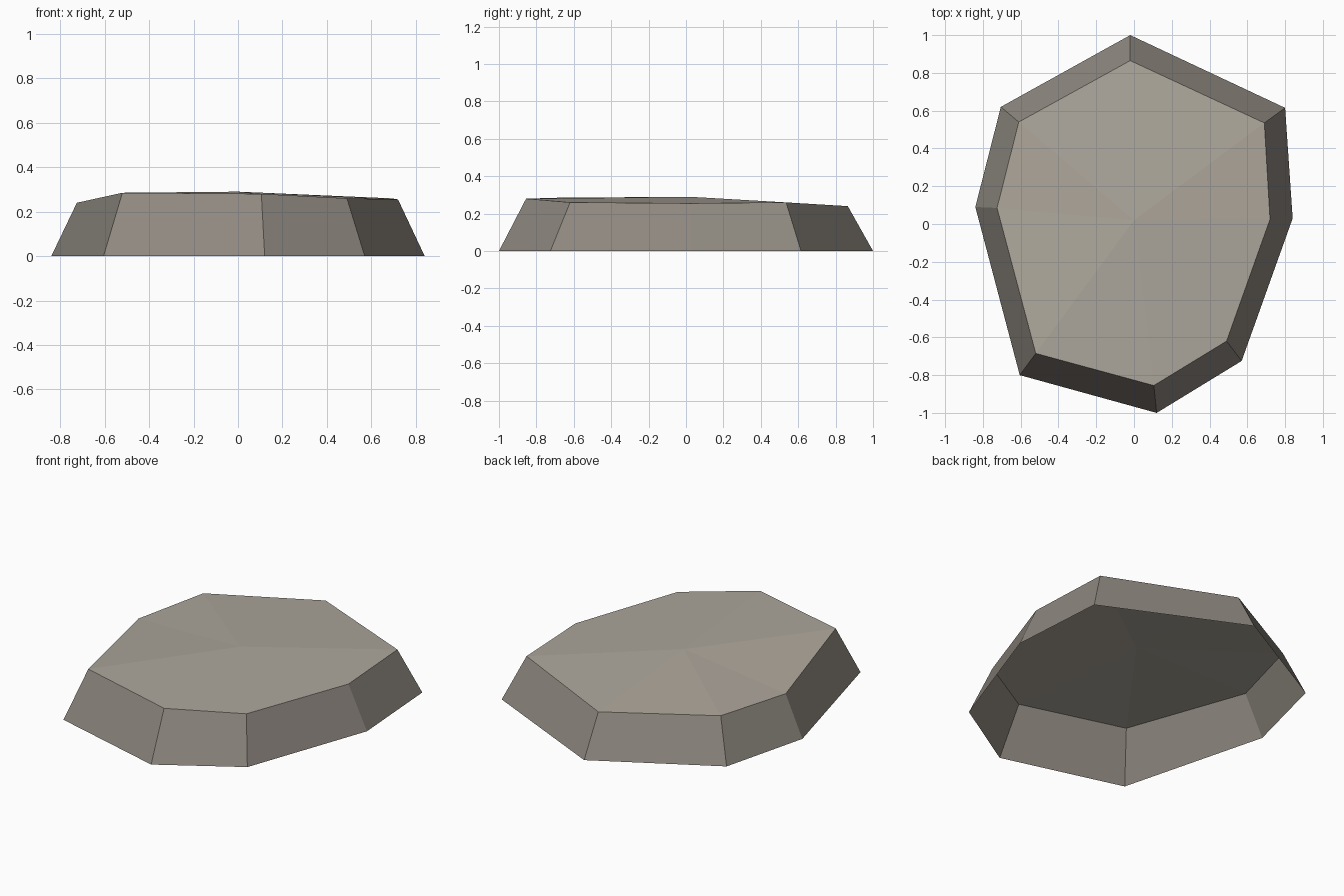
import bpy
import bmesh

cube = bpy.data.objects.get("Cube")
if cube:
    bpy.data.objects.remove(cube, do_unlink=True)


def make_material(name, color):
    mat = bpy.data.materials.new(name)
    mat.use_nodes = True
    mat.diffuse_color = color
    mat.node_tree.nodes["Principled BSDF"].inputs["Base Color"].default_value = color
    return mat


# Irregular outline at the ground, and the chamfered upper edge
base = [(-0.02, 1.0), (-0.705, 0.62), (-0.84, 0.09), (-0.605, -0.80),
        (0.12, -1.0), (0.57, -0.725), (0.84, 0.03), (0.80, 0.615)]
rim = [(-0.02, 0.865, 0.24), (-0.61, 0.54, 0.25), (-0.725, 0.085, 0.24),
       (-0.52, -0.685, 0.285), (0.105, -0.855, 0.28), (0.49, -0.62, 0.26),
       (0.72, 0.025, 0.255), (0.69, 0.535, 0.26)]
peak = (0.0, 0.02, 0.29)

bm = bmesh.new()
low = [bm.verts.new((x, y, 0)) for x, y in base]
high = [bm.verts.new(p) for p in rim]
centre = bm.verts.new(peak)

# Sloping sides and a shallow fan on top; the underside stays open
for i in range(len(low)):
    j = (i + 1) % len(low)
    bm.faces.new((low[i], low[j], high[j], high[i])).material_index = 0
    bm.faces.new((high[i], high[j], centre)).material_index = 1

mesh = bpy.data.meshes.new("stepping_stone")
bm.to_mesh(mesh)
bm.free()
mesh.materials.append(make_material("dark stone", (0.27, 0.245, 0.213, 1)))
mesh.materials.append(make_material("pale stone", (0.42, 0.385, 0.33, 1)))
stone = bpy.data.objects.new("stepping_stone", mesh)
bpy.context.scene.collection.objects.link(stone)
